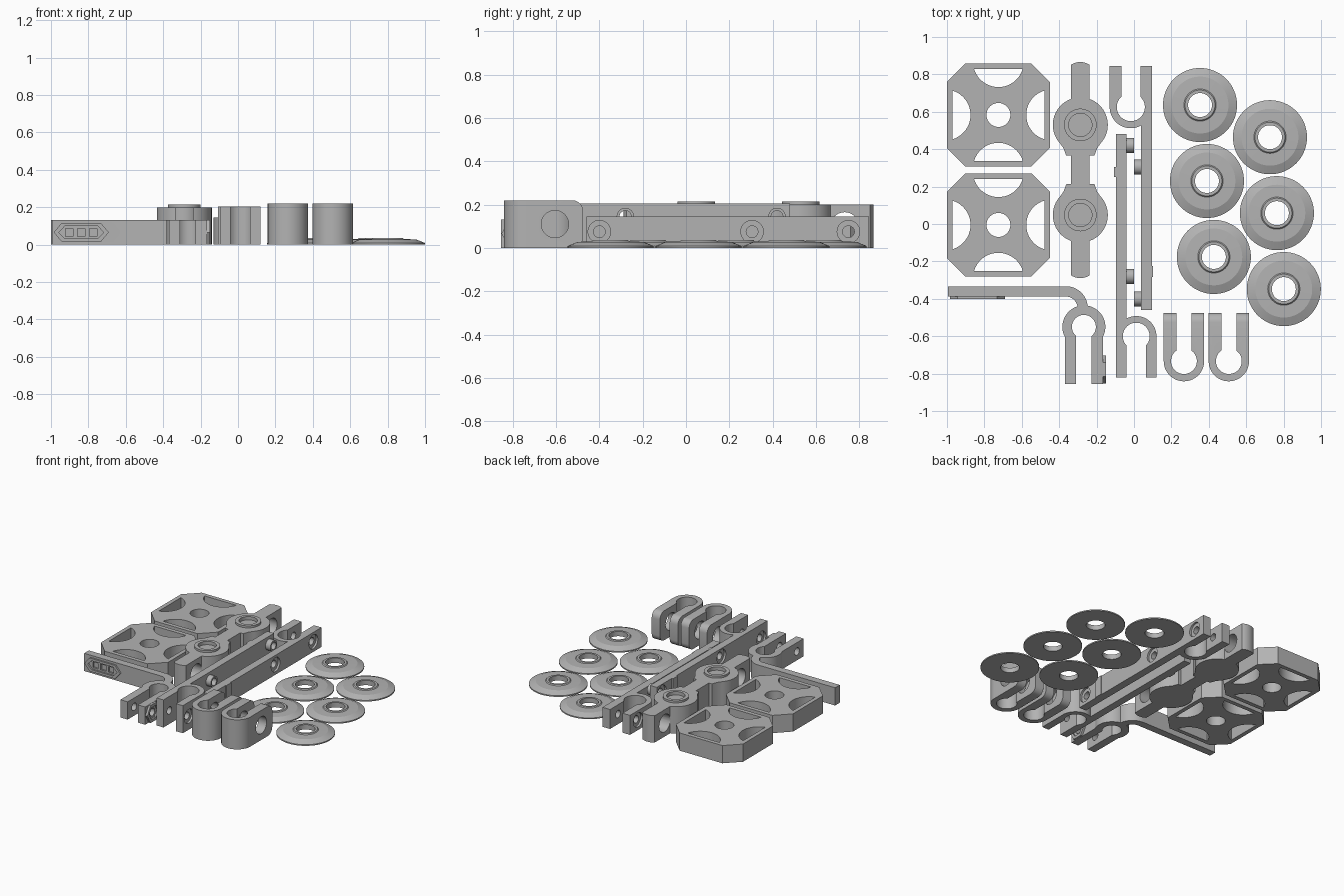
import bpy, bmesh
from math import pi, radians, cos, sin, acos, degrees
from mathutils import Matrix, Vector

old = bpy.data.objects.get("Cube")
if old:
    bpy.data.objects.remove(old, do_unlink=True)

grey = bpy.data.materials.new("plain grey")
grey.use_nodes = True
grey.diffuse_color = (0.45, 0.45, 0.45, 1)
grey.node_tree.nodes["Principled BSDF"].inputs["Base Color"].default_value = grey.diffuse_color


def finish(name, bm):
    bmesh.ops.recalc_face_normals(bm, faces=bm.faces)
    mesh = bpy.data.meshes.new(name)
    bm.to_mesh(mesh)
    bm.free()
    mesh.materials.append(grey)
    ob = bpy.data.objects.new(name, mesh)
    bpy.context.collection.objects.link(ob)
    return ob


def arc(cx, cy, r, a0, a1, n=20):
    return [(cx + r * cos(radians(a0 + (a1 - a0) * i / n)),
             cy + r * sin(radians(a0 + (a1 - a0) * i / n))) for i in range(n + 1)]


def prism(name, pts, z0, z1):
    bm = bmesh.new()
    face = bm.faces.new([bm.verts.new((x, y, z0)) for x, y in pts])
    top = bmesh.ops.extrude_face_region(bm, geom=[face])["geom"]
    bmesh.ops.translate(bm, vec=(0, 0, z1 - z0),
                        verts=[v for v in top if isinstance(v, bmesh.types.BMVert)])
    return finish(name, bm)


def box(name, x0, x1, y0, y1, z0, z1):
    return prism(name, [(x0, y0), (x1, y0), (x1, y1), (x0, y1)], z0, z1)


def cyl(name, centre, r, depth, axis="Z", n=40):
    bm = bmesh.new()
    turn = Matrix.Rotation(pi / 2, 4, "Y") if axis == "X" else Matrix()
    bmesh.ops.create_cone(bm, cap_ends=True, segments=n, radius1=r, radius2=r,
                          depth=depth, matrix=Matrix.Translation(centre) @ turn)
    return finish(name, bm)


def combine(ob, tools, operation):
    for tool in tools:
        mod = ob.modifiers.new("join", "BOOLEAN")
        mod.operation, mod.solver, mod.object = operation, "EXACT", tool
        bpy.context.view_layer.update()
        done = ob.evaluated_get(bpy.context.evaluated_depsgraph_get())
        mesh = bpy.data.meshes.new_from_object(done)
        ob.modifiers.clear()
        ob.data = mesh
        bpy.data.objects.remove(tool, do_unlink=True)


def cut(ob, *tools):
    combine(ob, tools, "DIFFERENCE")


def add(ob, *tools):
    combine(ob, tools, "UNION")


def clip_outline(cx, cy, outer, inner, half, gap, end):
    """Keyhole-shaped clip whose legs run from the ring to y = end."""
    s = 1 if end > cy else -1
    a = degrees(acos(min(1, half / outer)))
    b = degrees(acos(gap / inner))
    length = abs(end - cy)
    pts = [(half, length)] + arc(0, 0, outer, a, -180 - a, 40)
    pts += [(-half, length), (-gap, length)]
    pts += arc(0, 0, inner, 180 - b, 360 + b, 40) + [(gap, length)]
    return [(cx + x, cy + s * y) for x, y in pts]


# Square plates with a centre hole and four rounded windows
for label, cy in (("back", 0.583), ("front", -0.005)):
    cx, h, c = -0.725, 0.276, 0.1
    k = h - c
    plate = prism(label + "_plate", [(cx + x, cy + y) for x, y in (
        (-k, -h), (k, -h), (h, -k), (h, k), (k, h), (-k, h), (-h, k), (-h, -k))], 0, 0.132)
    cut(plate, cyl("cutter", (cx, cy, 0.07), 0.064, 0.4))
    for q in range(4):
        window = arc(0, 0.285, 0.136, -163, -17)
        turned = [Matrix.Rotation(q * pi / 2, 2) @ Vector(p) for p in window]
        cut(plate, prism("cutter", [(cx + p.x, cy + p.y) for p in turned], -0.1, 0.3))

# Long link: rounded bar, two round hubs, cross holes and raised collars
lx, mid = -0.287, 0.289
link = prism("link", arc(lx, 0.776, 0.09, 56, 124) + arc(lx, -0.199, 0.09, 236, 304), 0, 0.2)
for s in (1, -1):
    hub_y = mid + s * 0.241
    neck = [(-0.115, 0.09), (-0.09, 0.125), (-0.075, 0.165),
            (0.075, 0.165), (0.09, 0.125), (0.115, 0.09)]
    add(link, cyl("hub", (lx, hub_y, 0.1), 0.147, 0.2, n=64),
        prism("neck", [(lx + x, hub_y - s * y) for x, y in neck], 0, 0.2),
        cyl("collar", (lx, hub_y, 0.2), 0.087, 0.03))
    cut(link, cyl("cutter", (lx, hub_y, 0.22), 0.062, 0.06),
        cyl("cutter", (lx, mid + s * 0.443, 0.1), 0.065, 0.5, "X"))


def screw_hole(ob, x, y, z, face_x):
    """Through hole with a shallow counterbore on one side."""
    cut(ob, cyl("cutter", (x, y, z), 0.027, 0.12, "X"),
        cyl("cutter", (face_x, y, z), 0.052, 0.03, "X"))


# Right-hand long arm, with a clip opening to the back
cx, cy = -0.017, 0.625
back_arm = prism("back_clip_arm", clip_outline(cx, cy, 0.113, 0.075, 0.113, 0.051, 0.845), 0, 0.145)
add(back_arm, box("bar", 0.038, 0.096, -0.46, cy, 0, 0.145),
    box("nub", 0.09, 0.102, -0.283, -0.225, 0, 0.145))
cut(back_arm, cyl("cutter", (cx, cy, 0.1), 0.075, 0.5))
for y in (0.305, -0.4):
    add(back_arm, cyl("boss", (0.022, y, 0.075), 0.04, 0.044, "X"))
    screw_hole(back_arm, 0.05, y, 0.075, 0.096)
screw_hole(back_arm, 0.065, 0.75, 0.075, 0.096)
screw_hole(back_arm, -0.1, 0.75, 0.075, -0.13)

# Left-hand long arm, with a clip opening to the front
cx, cy = 0.012, -0.6
front_arm = prism("front_clip_arm", clip_outline(cx, cy, 0.108, 0.072, 0.108, 0.052, -0.82), 0, 0.205)
add(front_arm, box("bar", -0.096, -0.04, cy, 0.48, 0, 0.205),
    box("nub", -0.106, -0.09, 0.25, 0.305, 0, 0.205))
cut(front_arm, cyl("cutter", (cx, cy, 0.1), 0.072, 0.5))
for y in (0.42, -0.28):
    add(front_arm, cyl("boss", (-0.022, y, 0.145), 0.04, 0.044, "X"))
    screw_hole(front_arm, -0.05, y, 0.145, -0.096)
screw_hole(front_arm, 0.09, -0.75, 0.1, 0.12)
screw_hole(front_arm, -0.07, -0.75, 0.1, -0.096)

# Bent arm with a clip and a long hexagonal frame
cx, cy, tall = -0.268, -0.55, 0.132
bent = prism("bent_arm", clip_outline(cx, cy, 0.115, 0.064, 0.102, 0.042, -0.855), 0, tall)
path = [(-0.995, -0.333)] + arc(-0.364, -0.45, 0.117, 90, 0) + [(-0.247, -0.46), (-0.305, -0.46)]
path += arc(-0.364, -0.45, 0.062, 0, 90) + [(-0.995, -0.388)]
add(bent, prism("bar", path, 0, tall),
    cyl("nut", (-0.17, -0.777, 0.066), 0.075, 0.04, "X", 6))
cut(bent, cyl("cutter", (-0.15, -0.777, 0.066), 0.052, 0.024, "X", 6),
    cyl("cutter", (cx, -0.777, 0.066), 0.028, 0.5, "X"))


def long_hex(half, tip, height, y0, y1):
    """Stretched hexagon standing upright, facing the front."""
    ob = prism("hexagon", [(-half, 0), (-tip, -height), (tip, -height),
                           (half, 0), (tip, height), (-tip, height)], -y1, -y0)
    ob.data.transform(Matrix.Translation((-0.838, 0, 0.066)) @ Matrix.Rotation(pi / 2, 4, "X"))
    return ob


add(bent, long_hex(0.147, 0.105, 0.05, -0.4, -0.37))
cut(bent, long_hex(0.12, 0.088, 0.033, -0.42, -0.388))
for dx in (-0.064, 0, 0.064):
    x = -0.838 + dx
    cut(bent, box("cutter", x - 0.021, x + 0.021, -0.42, -0.375, 0.045, 0.087))

# Two thick round clips with rounded leg ends and a cross hole
for label, cx in (("left", 0.507), ("right", 0.267)):
    clip = prism(label + "_round_clip",
                 clip_outline(cx, -0.733, 0.108, 0.069, 0.108, 0.04, -0.475), 0, 0.22)
    bm = bmesh.new()
    bm.from_mesh(clip.data)
    ends = [e for e in bm.edges if all(v.co.y > -0.48 for v in e.verts)
            and abs(e.verts[0].co.z - e.verts[1].co.z) < 0.01]
    bmesh.ops.bevel(bm, geom=ends, offset=0.05, segments=6, profile=0.5, affect="EDGES")
    bm.to_mesh(clip.data)
    bm.free()
    cut(clip, cyl("cutter", (cx, -0.605, 0.11), 0.063, 0.5, "X"))

# Six shallow domed washers
profile = [(0.064, 0), (0.198, 0), (0.198, 0.009), (0.152, 0.028),
           (0.086, 0.03), (0.08, 0.036), (0.064, 0.036)]
for i in range(6):
    row, side = divmod(i, 2)
    cx, cy = 0.353 + 0.037 * row + 0.374 * side, 0.636 - 0.406 * row - 0.172 * side
    bm = bmesh.new()
    vs = [bm.verts.new((r, 0, z)) for r, z in profile]
    edges = [bm.edges.new((vs[j], vs[(j + 1) % len(vs)])) for j in range(len(vs))]
    bmesh.ops.spin(bm, geom=vs + edges, cent=(0, 0, 0), axis=(0, 0, 1),
                   angle=2 * pi, steps=64, use_duplicate=False)
    bmesh.ops.remove_doubles(bm, verts=bm.verts, dist=0.0005)
    bmesh.ops.translate(bm, verts=bm.verts, vec=(cx, cy, 0))
    finish("washer_%d" % (i + 1), bm)

# Smooth the round walls, keep crisp edges
bpy.ops.object.select_all(action="DESELECT")
for ob in bpy.context.collection.objects:
    if ob.type == "MESH":
        ob.select_set(True)
        bpy.context.view_layer.objects.active = ob
bpy.ops.object.shade_smooth_by_angle(angle=radians(20))
